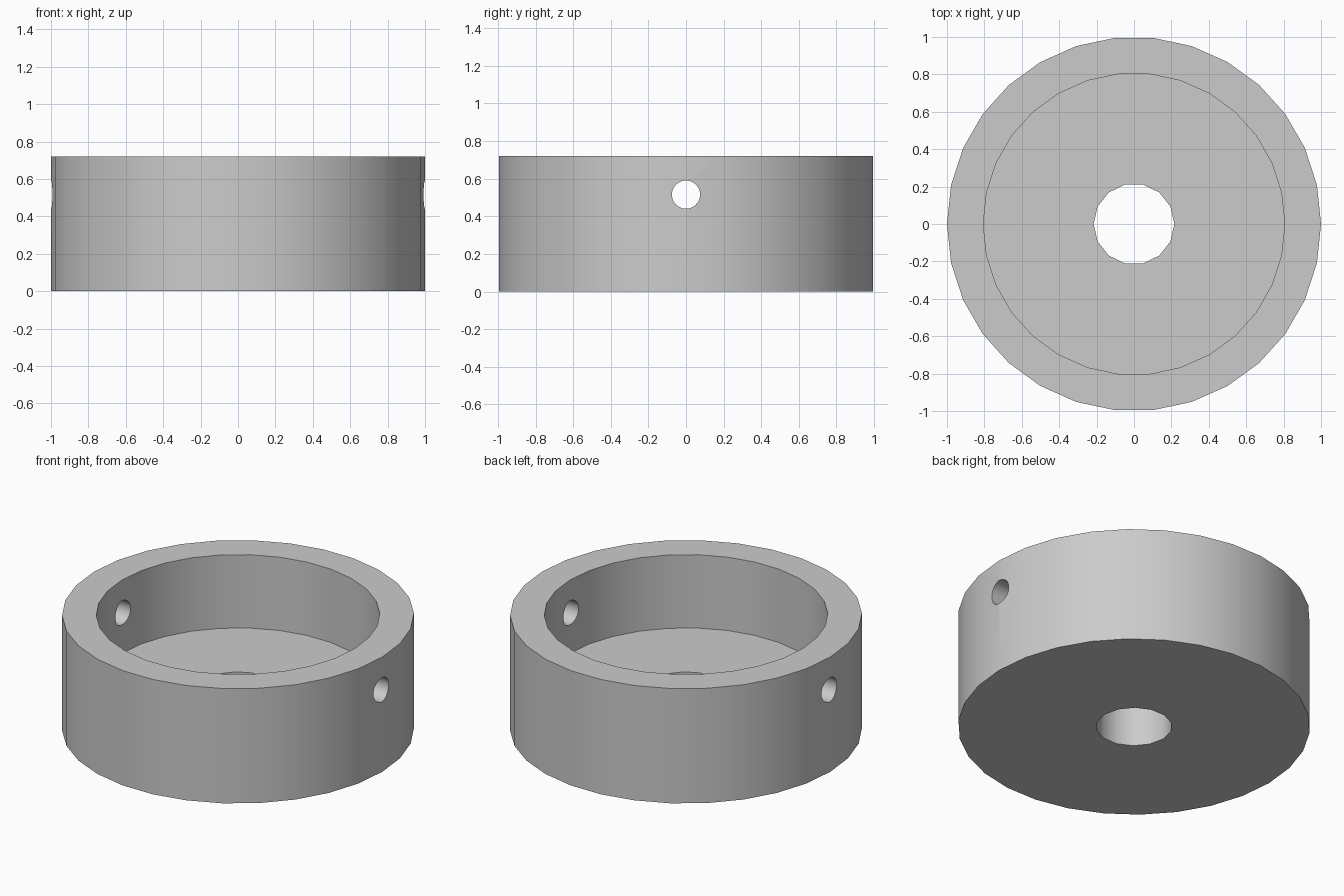
import bpy
import math

HEIGHT, FLOOR = 0.72, 0.26

if "Cube" in bpy.data.objects:
    bpy.data.objects.remove(bpy.data.objects["Cube"], do_unlink=True)

grey = bpy.data.materials.new("light grey")
grey.use_nodes = True
colour = (0.6, 0.6, 0.6, 1)
grey.diffuse_color = colour
grey.node_tree.nodes["Principled BSDF"].inputs["Base Color"].default_value = colour


def cylinder(name, sides, radius, depth, centre, rotation=(0, 0, 0)):
    """Cylinder whose first corner points along +x when upright."""
    bpy.ops.mesh.primitive_cylinder_add(
        vertices=sides, radius=radius, depth=depth, location=centre, rotation=rotation)
    obj = bpy.context.object
    obj.name = name
    obj.data.materials.append(grey)
    return obj


quarter = math.pi / 2

# Outer wall and base
cup = cylinder("collar_cup", 30, 1, HEIGHT, (0, 0, HEIGHT / 2), (0, 0, quarter))

# Cup recess, bore through the floor, and pin hole through both side walls
cutters = [
    cylinder("recess_cutter", 30, 0.806, 1, (0, 0, FLOOR + 0.5), (0, 0, quarter)),
    cylinder("bore_cutter", 14, 0.216, 2, (0, 0, 0), (0, 0, quarter)),
    cylinder("pin_hole_cutter", 30, 0.075, 3, (0, 0, 0.515), (0, quarter, 0)),
]

bpy.ops.object.select_all(action="DESELECT")
bpy.context.view_layer.objects.active = cup
cup.select_set(True)
for cutter in cutters:
    cutter.hide_render = True
    cut = cup.modifiers.new(cutter.name, "BOOLEAN")
    cut.operation = "DIFFERENCE"
    cut.solver = "EXACT"
    cut.object = cutter
    bpy.ops.object.modifier_apply(modifier=cut.name)
    bpy.data.objects.remove(cutter, do_unlink=True)

# Round walls shade smoothly, rims stay crisp
bpy.ops.object.shade_smooth_by_angle(angle=math.radians(30))
